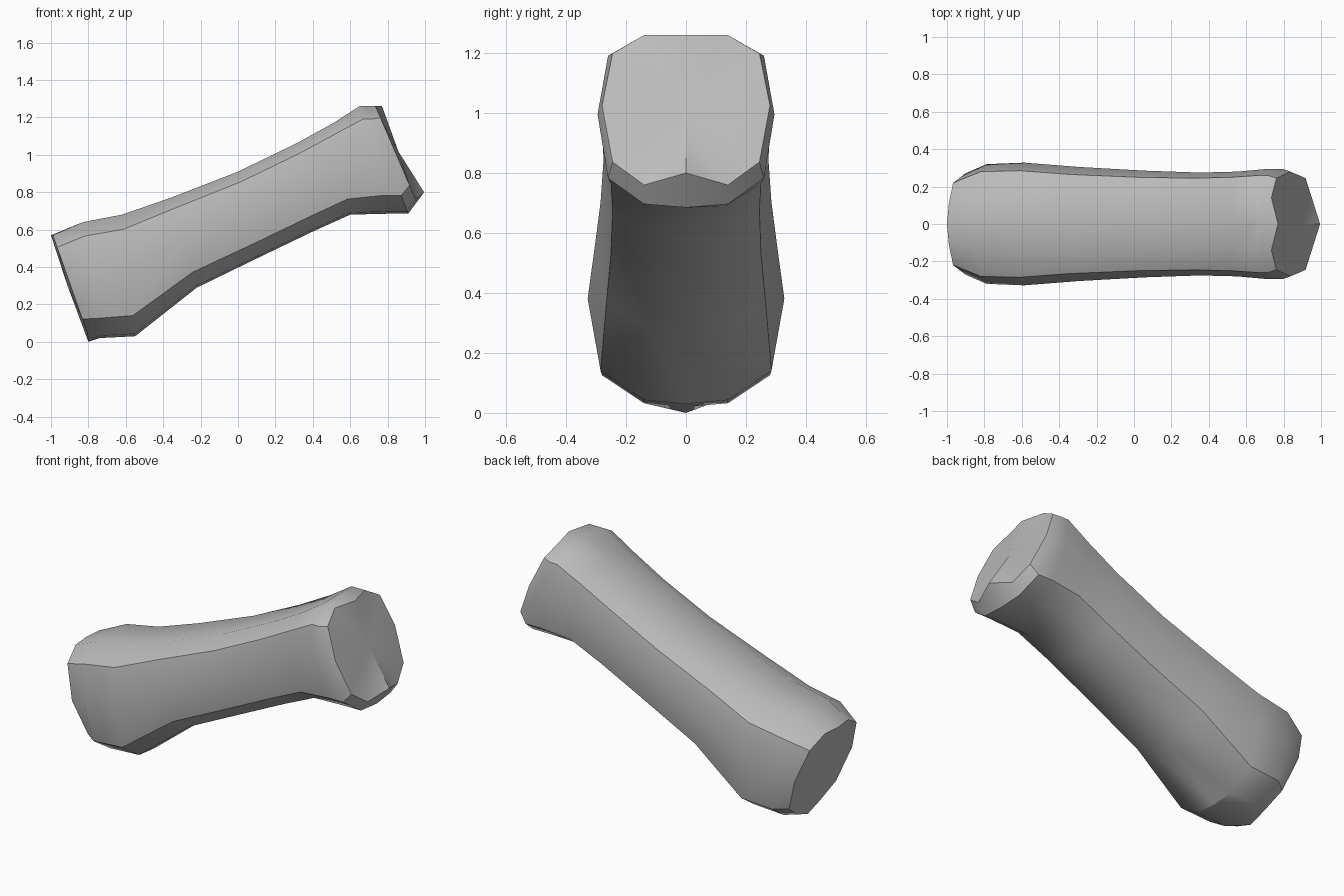
import bpy, bmesh, math
from mathutils import Vector

cube = bpy.data.objects.get("Cube")
if cube:
    bpy.data.objects.remove(cube, do_unlink=True)

# Plain grey skin
grey = bpy.data.materials.new("plain_grey")
grey.use_nodes = True
colour = (0.5, 0.5, 0.5, 1)
grey.diffuse_color = colour
grey.node_tree.nodes["Principled BSDF"].inputs["Base Color"].default_value = colour

# Sections: top x, top z, bottom x, bottom z, flat half width, crease half width, side half width
SECTIONS = [
    (-0.99, 0.57, -0.80, 0.03, 0.11, 0.22, 0.27),
    (-0.83, 0.64, -0.74, 0.02, 0.14, 0.28, 0.32),
    (-0.62, 0.68, -0.55, 0.03, 0.14, 0.285, 0.328),
    (-0.36, 0.77, -0.22, 0.29, 0.14, 0.265, 0.305),
    (0.00, 0.91, 0.13, 0.46, 0.14, 0.25, 0.285),
    (0.31, 1.06, 0.40, 0.59, 0.14, 0.245, 0.275),
    (0.51, 1.17, 0.60, 0.68, 0.14, 0.25, 0.28),
    (0.65, 1.26, 0.80, 0.685, 0.14, 0.26, 0.295),
    (0.69, 1.26, 0.91, 0.685, 0.14, 0.26, 0.295),
    (0.735, 1.26, 0.955, 0.75, 0.14, 0.245, 0.28),
]


def section_points(top_x, top_z, low_x, low_z, flat, crease, side):
    """Twelve-sided ring running round the limb from its top ridge."""
    top, low = Vector((top_x, 0, top_z)), Vector((low_x, 0, low_z))
    half = [(0, flat), (0.12, crease), (0.46, side), (0.83, crease), (0.98, flat)]
    ring = [(0, 0)] + half + [(1, 0)] + [(t, -y) for t, y in reversed(half)]
    return [top.lerp(low, t) + Vector((0, y, 0)) for t, y in ring]


def cap(bm, ring, bulge):
    """Close an end with a fan round a slightly raised middle."""
    middle = sum((v.co for v in ring), Vector()) / len(ring)
    hub = bm.verts.new(middle + Vector((bulge, 0, 0)))
    for a, b in zip(ring, ring[1:] + ring[:1]):
        bm.faces.new((a, b, hub))


bm = bmesh.new()
rings = [[bm.verts.new(p) for p in section_points(*s)] for s in SECTIONS]

# Folded centre line on the upper end, small pointed lip on the lower end
rings[-1][0].co.x += 0.035
rings[-1][6].co += Vector((0.04, 0, 0.05))
rings[0][0].co.x -= 0.01
rings[0][6].co.z = 0

# Skin between neighbouring rings
for first, second in zip(rings, rings[1:]):
    for i in range(len(first)):
        j = (i + 1) % len(first)
        bm.faces.new((first[i], first[j], second[j], second[i]))
cap(bm, rings[0], -0.015)
cap(bm, rings[-1], 0.01)
bmesh.ops.recalc_face_normals(bm, faces=bm.faces)

mesh = bpy.data.meshes.new("limb_segment")
bm.to_mesh(mesh)
bm.free()
mesh.materials.append(grey)
limb = bpy.data.objects.new("limb_segment", mesh)
bpy.context.collection.objects.link(limb)

bpy.ops.object.select_all(action="DESELECT")
limb.select_set(True)
bpy.context.view_layer.objects.active = limb
bpy.ops.object.shade_smooth_by_angle(angle=math.radians(32))
